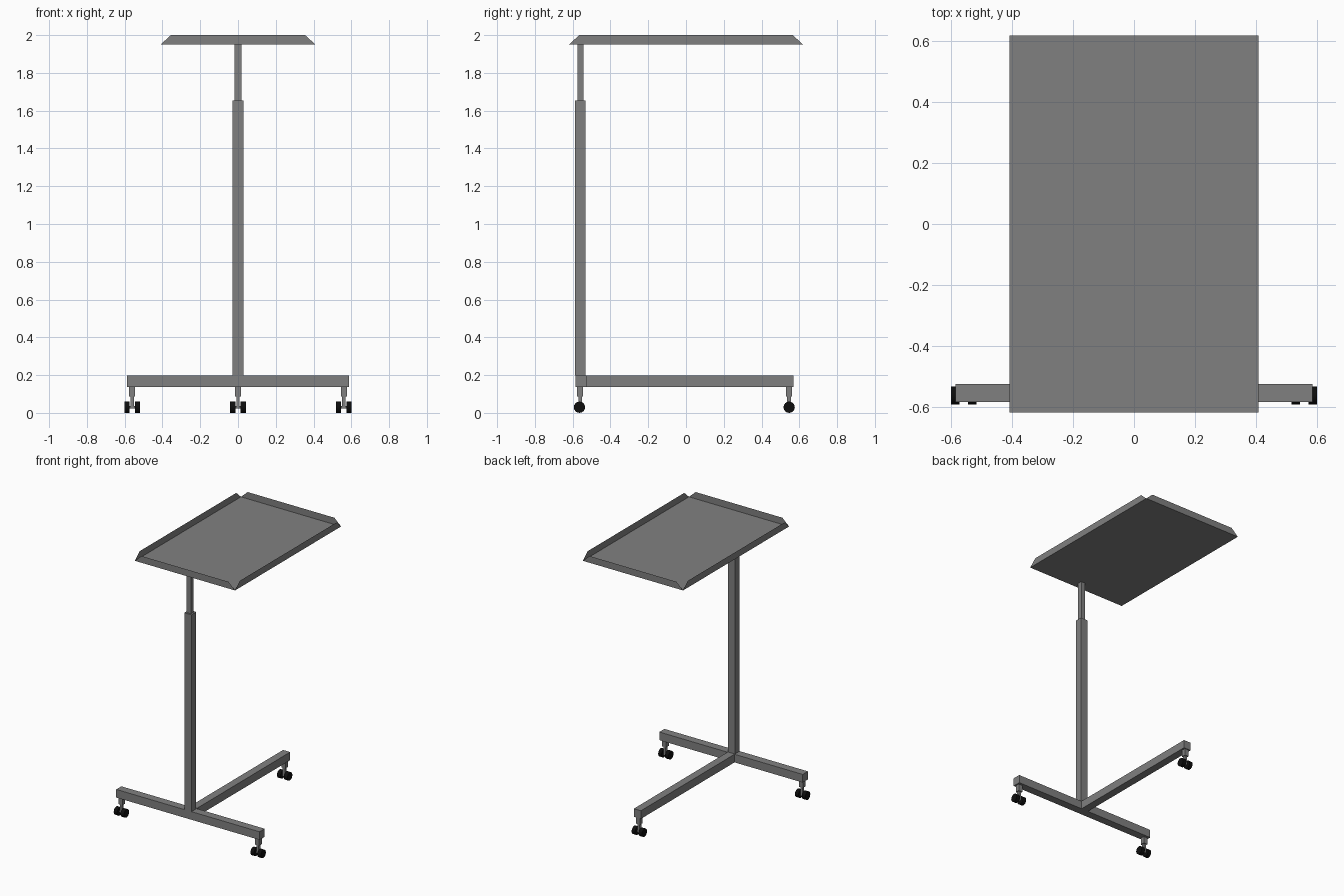
import bpy
import bmesh
from mathutils import Matrix

cube = bpy.data.objects.get("Cube")
if cube:
    bpy.data.objects.remove(cube, do_unlink=True)


def make_material(name, rgb):
    mat = bpy.data.materials.new(name)
    mat.use_nodes = True
    color = (*rgb, 1.0)
    mat.diffuse_color = color
    mat.node_tree.nodes["Principled BSDF"].inputs["Base Color"].default_value = color
    return mat


metal = make_material("grey metal", (0.216, 0.216, 0.216))
rubber = make_material("black rubber", (0.004, 0.004, 0.004))


def finish(name, bm, mat):
    mesh = bpy.data.meshes.new(name)
    bm.to_mesh(mesh)
    bm.free()
    mesh.materials.append(mat)
    obj = bpy.data.objects.new(name, mesh)
    bpy.context.collection.objects.link(obj)
    return obj


def box(name, x, y, z, mat=metal):
    """Box from (min, max) ranges on each axis."""
    bm = bmesh.new()
    size = [r[1] - r[0] for r in (x, y, z)]
    centre = [(r[0] + r[1]) / 2 for r in (x, y, z)]
    bmesh.ops.create_cube(bm, size=1,
                          matrix=Matrix.Translation(centre) @ Matrix.Diagonal((*size, 1)))
    return finish(name, bm, mat)


def around(c, half):
    return (c - half, c + half)


def cylinder_x(name, centre, radius, length, mat, sides=16):
    bm = bmesh.new()
    bmesh.ops.create_cone(bm, cap_ends=True, segments=sides, radius1=radius,
                          radius2=radius, depth=length,
                          matrix=Matrix.Translation(centre) @ Matrix.Rotation(1.5708, 4, "Y"))
    obj = finish(name, bm, mat)
    for face in obj.data.polygons:
        face.use_smooth = len(face.vertices) == 4
    for edge in obj.data.edges:
        a, b = (obj.data.vertices[i].co.x for i in edge.vertices)
        edge.use_edge_sharp = abs(a - b) < 0.001
    return obj


# Base: cross bar and long foot
BAR = (0.138, 0.198)
post_y = -0.559
box("cross_bar", around(0, 0.587), around(-0.556, 0.03), BAR)
box("long_foot", around(0, 0.029), (-0.526, 0.569), BAR)

# Telescopic post
box("outer_post", around(0, 0.029), around(post_y, 0.028), (BAR[1], 1.655))
box("inner_post", around(0, 0.0175), around(post_y, 0.0165), (1.6, 1.95))

# Tray: sheet floor with four upright flaps, cut at an angle at the corners
W, D, LOW, HIGH, CUT = 0.41, 0.62, 1.95, 2.0, 0.055
bm = bmesh.new()
floor = [bm.verts.new((sx * W, sy * D, LOW))
         for sx, sy in ((-1, -1), (1, -1), (1, 1), (-1, 1))]
bm.faces.new(floor)
for i, a in enumerate(floor):
    b = floor[(i + 1) % 4]
    inset = (b.co - a.co).normalized() * CUT
    top_a, top_b = a.co + inset, b.co - inset
    top_a.z = top_b.z = HIGH
    bm.faces.new((b, a, bm.verts.new(top_a), bm.verts.new(top_b)))
finish("tray", bm, metal)

# Twin-wheel casters
casters = {"right": (-0.56, -0.56), "left": (0.56, -0.56), "back": (0, 0.546)}
for side, (x, y) in casters.items():
    wheel_y = y - 0.004 if y < 0 else y
    box(side + "_caster_socket", around(x, 0.016), around(y, 0.016), (0.088, BAR[0]))
    box(side + "_caster_stem", around(x, 0.009), around(y, 0.01), (0.022, 0.088))
    cylinder_x(side + "_caster_axle", (x, wheel_y, 0.03), 0.006, 0.04, metal, 8)
    for s in (-1, 1):
        cylinder_x(side + ("_outer" if s * x > 0 else "_inner") + "_wheel",
                   (x + s * 0.028, wheel_y, 0.03), 0.03, 0.028, rubber)
